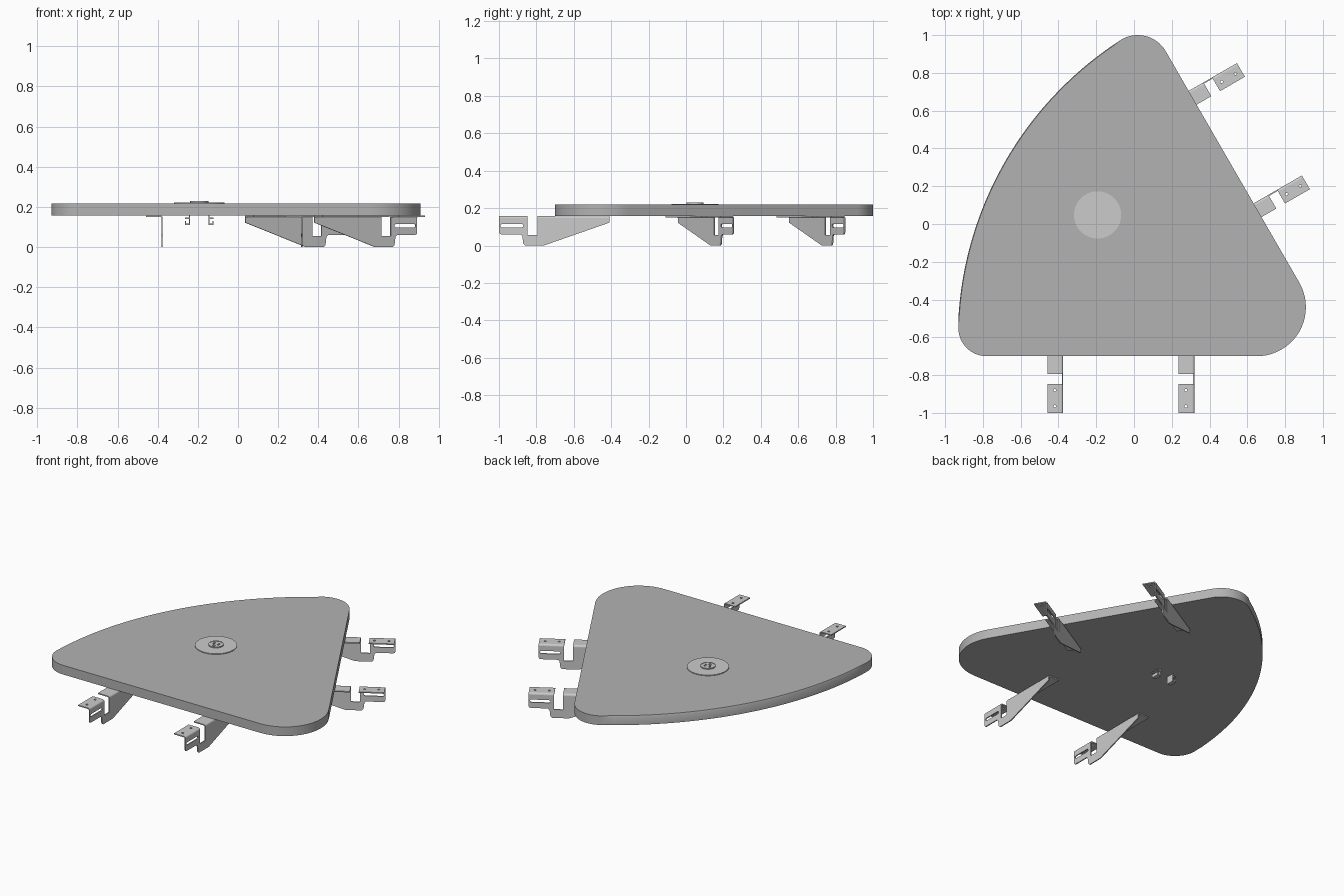
import bpy, bmesh
from math import cos, sin, radians, pi
from mathutils import Matrix

if "Cube" in bpy.data.objects:
    bpy.data.objects.remove(bpy.data.objects["Cube"])

TOP, UNDER = 0.218, 0.158          # table top surface and underside
T, B = 0.007, 0.012                # bracket sheet thickness, bend radius


def arc(cx, cy, r, a0, a1, n=12):
    return [(cx + r * cos(radians(a0 + (a1 - a0) * i / n)),
             cy + r * sin(radians(a0 + (a1 - a0) * i / n))) for i in range(n + 1)]


def circle(cx, cy, r, n=32):
    return arc(cx, cy, r, 0, 360, n)[:-1]


def rect(x0, y0, x1, y1):
    return [(x0, y0), (x1, y0), (x1, y1), (x0, y1)]


def slot(x0, x1, y, r):
    return arc(x1, y, r, -90, 90, 6) + arc(x0, y, r, 90, 270, 6)


def slab(bm, loops, z0, z1, mat=Matrix()):
    """Extrude a filled outline (further loops are holes) and add it to bm."""
    cu = bpy.data.curves.new("profile", 'CURVE')
    cu.dimensions, cu.fill_mode, cu.extrude = '2D', 'BOTH', (z1 - z0) / 2
    for loop in loops:
        sp = cu.splines.new('POLY')
        sp.points.add(len(loop) - 1)
        for p, (x, y) in zip(sp.points, loop):
            p.co = (x, y, 0, 1)
        sp.use_cyclic_u = True
    tmp = bpy.data.objects.new("profile", cu)
    me = tmp.to_mesh()
    me.transform(mat @ Matrix.Translation((0, 0, (z0 + z1) / 2)))
    bm.from_mesh(me)
    tmp.to_mesh_clear()
    bpy.data.objects.remove(tmp)
    bpy.data.curves.remove(cu)


def finish(bm, name, mat=Matrix()):
    bmesh.ops.remove_doubles(bm, verts=bm.verts, dist=1e-5)
    bmesh.ops.recalc_face_normals(bm, faces=bm.faces)
    me = bpy.data.meshes.new(name)
    bm.to_mesh(me)
    bm.free()
    ob = bpy.data.objects.new(name, me)
    ob.matrix_world = mat
    bpy.context.collection.objects.link(ob)
    bpy.ops.object.select_all(action='DESELECT')
    ob.select_set(True)
    bpy.context.view_layer.objects.active = ob
    bpy.ops.object.shade_smooth_by_angle(angle=radians(30))
    return ob


dark = bpy.data.materials.new("dark_grey")
dark.diffuse_color = (0.45, 0.45, 0.45, 1)
dark.use_nodes = True
dark.node_tree.nodes["Principled BSDF"].inputs["Base Color"].default_value = dark.diffuse_color

# Table top: two straight sides, one bowed side with a slim chamfer
corners_a = arc(0.65, -0.44, 0.26, -90, 30, 20) + arc(0.02, 0.829, 0.171, 30, 122, 16)
corner_b = arc(-0.78, -0.55, 0.15, 177, 270, 14)


def outline(inset):
    return corners_a + arc(0.947, -0.607, 1.88 - inset, 124, 176, 40) + corner_b


bm = bmesh.new()
rings = [[bm.verts.new((x, y, z)) for x, y in outline(i)]
         for i, z in ((0, UNDER), (0, TOP - 0.008), (0.004, TOP))]
for lo, hi in zip(rings, rings[1:]):
    for i in range(len(lo)):
        bm.faces.new((lo[i - 1], lo[i], hi[i], hi[i - 1]))
bm.faces.new(rings[0][::-1])
bm.faces.new(rings[-1])
finish(bm, "table_top").data.materials.append(dark)

# Mounting brackets: upright plate, bent top flanges, hook notch and slot
upright = Matrix.Rotation(pi / 2, 4, 'X')
along = Matrix(((0, 0, 1, 0), (1, 0, 0, 0), (0, 1, 0, 0), (0, 0, 0, 1)))
z_bend = UNDER - B
plate = [(0, z_bend), (-.152, z_bend), (-.152, .055), (-.205, .055), (-.205, z_bend),
         (-.59, z_bend), (-.59, .122), (-.24, 0), (-.14, 0), (-.13, .01),
         (-.125, .05), (-.115, .06), (-.012, .06), (-.003, .064), (0, .072)]
bend = arc(-B, z_bend, B, 0, 90, 6) + arc(-B, z_bend, B - T, 90, 0, 6)


def bracket(name, x, y, angle):
    bm = bmesh.new()
    slab(bm, [plate, slot(-.121, -.017, .106, .009)], 0, T, upright)
    for u0, u1, holes in ((-.152, 0, (-.035, -.12)), (-.59, -.205, ())):
        slab(bm, [rect(u0, -.084, u1, -B)] + [circle(u, -.045, .007, 16) for u in holes],
             UNDER - T, UNDER)
        slab(bm, [bend], u0, u1, along)
    finish(bm, name, Matrix.Translation((x, y, 0)) @ Matrix.Rotation(radians(angle), 4, 'Z'))


for name, x, y, a in (("front_bracket_left", -0.375, -1.0, -90),
                      ("front_bracket_right", 0.32, -1.0, -90),
                      ("side_bracket_back", 0.545, 0.852, 30),
                      ("side_bracket_front", 0.889, 0.257, 30)):
    bracket(name, x, y, a)

# Outlet cover: flat disc, raised rim and a face with three openings
at = Matrix.Translation((-0.193, 0.048, 0))
bm = bmesh.new()
slab(bm, [circle(0, 0, .125, 64)], TOP, TOP + .005)
finish(bm, "outlet_disc", at)
bm = bmesh.new()
slab(bm, [circle(0, 0, .045, 48), circle(0, 0, .040, 48)], TOP + .005, TOP + .012)
finish(bm, "outlet_rim", at)
bm = bmesh.new()
slab(bm, [circle(0, 0, .040, 48), rect(-.022, -.006, -.012, .018),
          rect(.010, -.006, .020, .018), circle(0, -.021, .009, 20)],
     TOP + .005, TOP + .010)
finish(bm, "outlet_face", at)

# Cable clips hanging under the outlet, mirrored left and right
clip = [(.045, UNDER), (.045, .110), (.072, .110), (.072, .130), (.066, .130),
        (.066, .117), (.051, .117), (.051, .141), (.072, .141), (.072, .148),
        (.051, .148), (.051, UNDER)]
for name, s in (("cable_clip_left", -1), ("cable_clip_right", 1)):
    bm = bmesh.new()
    slab(bm, [[(s * x, z) for x, z in clip]], -.025, .025, upright)
    finish(bm, name, at)
